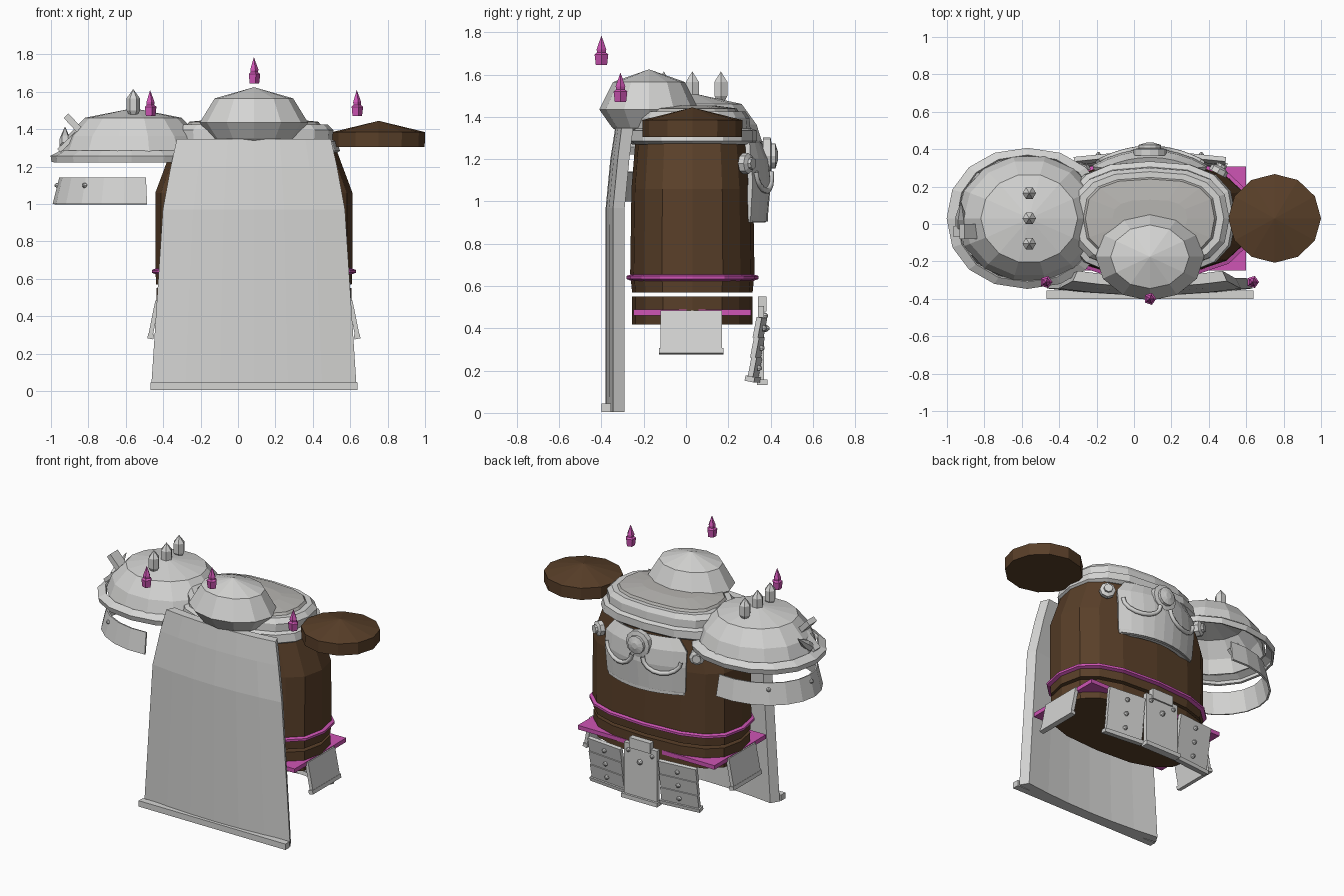
import bpy, bmesh, math
from mathutils import Matrix, Vector, Euler

if "Cube" in bpy.data.objects:
    bpy.data.objects.remove(bpy.data.objects["Cube"], do_unlink=True)


def material(name, rgb):
    m = bpy.data.materials.new(name)
    m.use_nodes = True
    m.diffuse_color = (*rgb, 1)
    m.node_tree.nodes["Principled BSDF"].inputs["Base Color"].default_value = (*rgb, 1)
    return m


STEEL = material("light steel", (0.66, 0.66, 0.65))
WORN = material("worn steel", (0.47, 0.46, 0.44))
BROWN = material("dark brown", (0.1, 0.05, 0.022))
PINK = material("magenta trim", (0.62, 0.09, 0.46))
CX, CY = 0.085, 0.03      # torso axis


def finish(name, bm, mat, loc=(0, 0, 0), rot=(0, 0, 0), thick=0):
    bmesh.ops.recalc_face_normals(bm, faces=bm.faces)
    me = bpy.data.meshes.new(name)
    bm.to_mesh(me)
    bm.free()
    me.materials.append(mat)
    ob = bpy.data.objects.new(name, me)
    ob.location, ob.rotation_euler = loc, rot
    bpy.context.collection.objects.link(ob)
    if thick:
        mod = ob.modifiers.new("thickness", "SOLIDIFY")
        mod.thickness, mod.offset = thick, 0
    return ob


def skin(name, rows, mat, closed=True, caps=True, **kw):
    """Quads between rows of points, with optional end caps."""
    bm = bmesh.new()
    grid = [[bm.verts.new(p) for p in row] for row in rows]
    n = len(rows[0])
    for a, b in zip(grid, grid[1:]):
        for i in range(n if closed else n - 1):
            j = (i + 1) % n
            bm.faces.new((a[i], a[j], b[j], b[i]))
    if closed and caps:
        bm.faces.new(grid[0])
        bm.faces.new(grid[-1])
    bmesh.ops.remove_doubles(bm, verts=bm.verts, dist=0.0002)
    return finish(name, bm, mat, **kw)


def oval(z, rx, ry, n, power=2.0):
    pts = []
    for i in range(n):
        a = math.tau * i / n
        c, s = math.cos(a), math.sin(a)
        pts.append((rx * math.copysign(abs(c) ** (2 / power), c),
                    ry * math.copysign(abs(s) ** (2 / power), s), z))
    return pts


def loft(name, rings, mat, loc, n=12, power=2.0, **kw):
    return skin(name, [oval(z, rx, ry, n, power) for z, rx, ry in rings], mat, loc=loc, **kw)


def lathe(name, profile, mat, loc, n=6, **kw):
    return loft(name, [(z, max(r, 0.0001), max(r, 0.0001)) for z, r in profile], mat, loc, n, **kw)


def box(name, size, loc, mat=STEEL, rot=(0, 0, 0)):
    bm = bmesh.new()
    bmesh.ops.create_cube(bm, size=1, matrix=Matrix.Diagonal((*size, 1)))
    return finish(name, bm, mat, loc, rot)


def bolt(name, loc, r, rot=(-math.pi / 2, 0, 0)):
    lathe(name, [(0, r), (r * 0.6, r), (r * 1.5, r * 0.35)], STEEL, loc, 8, rot=rot)


# torso, waist band, belt and square skirt plate
loft("torso", [(0.57, 0.523, 0.285), (0.66, 0.527, 0.294), (1.06, 0.527, 0.288),
               (1.28, 0.445, 0.27)], BROWN, (CX, CY, 0), 16, 2.7)
loft("waist_band", [(0.625, 0.526, 0.29), (0.633, 0.546, 0.312), (0.648, 0.546, 0.312),
                    (0.655, 0.526, 0.29)], PINK, (CX, CY, 0), 16, 2.7)
loft("belt", [(0.417, 0.52, 0.285), (0.55, 0.522, 0.285)], BROWN, (CX, CY, 0), 16, 2.7)
box("skirt_plate", (1.03, 0.555, 0.028), (CX, CY, 0.474), PINK)

# layered collar and its cap
loft("collar_base", [(1.27, 0.44, 0.285), (1.285, 0.46, 0.305), (1.335, 0.445, 0.305),
                     (1.345, 0.415, 0.28)], STEEL, (CX, CY, 0), 16, 2.6)
loft("collar_ring", [(1.34, 0.42, 0.275), (1.395, 0.425, 0.27), (1.425, 0.395, 0.25)],
     STEEL, (CX, CY, 0), 16, 2.6)
loft("collar_cap", [(1.415, 0.365, 0.225), (1.44, 0.345, 0.21), (1.455, 0.2, 0.1)],
     WORN, (CX, CY, 0), 16, 2.7)

# domed head
loft("head_dome", [(1.285, 0.11, 0.09), (1.35, 0.225, 0.175), (1.435, 0.29, 0.235),
                   (1.565, 0.21, 0.17), (1.625, 0.0001, 0.0001)], STEEL, (CX, -0.175, 0))

# round left shoulder
loft("left_shoulder_disc", [(1.305, 0.246, 0.235), (1.385, 0.248, 0.237),
                            (1.445, 0.0001, 0.0001)], BROWN, (0.752, CY, 0))

# right shoulder dome and rim, hollow underneath
loft("right_pauldron_rim", [(1.225, 0.42, 0.36), (1.255, 0.425, 0.37), (1.28, 0.375, 0.335)],
     STEEL, (-0.57, CY, 0), 16, 2.15, caps=False, thick=0.015)
loft("right_pauldron", [(1.27, 0.38, 0.335), (1.36, 0.345, 0.305), (1.455, 0.255, 0.235),
                        (1.505, 0.0001, 0.0001)],
     STEEL, (-0.56, CY, 0), 14, caps=False, thick=0.015)
for i in (-1, 0, 1):
    lathe("pauldron_spike", [(1.47, 0.018), (1.5, 0.036), (1.565, 0.036), (1.615, 0)],
          STEEL, (-0.56, CY + 0.135 * i, 0))
box("pauldron_tab", (0.035, 0.08, 0.13), (-0.875, -0.04, 1.425), rot=(0, -0.75, 0))
box("pauldron_tab_foot", (0.13, 0.06, 0.025), (-0.91, -0.04, 1.33), rot=(0, -0.75, 0))
lathe("pauldron_thorn", [(0, 0.03), (0.06, 0.03), (0.17, 0)], STEEL,
      (-0.925, -0.01, 1.31), rot=(-0.9, 0, 0))

# arm band hanging under the right pauldron
arc = [math.radians(80 + 200 * i / 12) for i in range(13)]
skin("arm_band", [[(rx * math.cos(a), ry * math.sin(a), z) for a in arc]
                  for z, rx, ry in ((1.0, 0.425, 0.34), (1.14, 0.39, 0.315))],
     STEEL, closed=False, loc=(-0.56, CY, 0), thick=0.012)
for deg in (130, 180, 230):
    a = math.radians(deg)
    out = Vector((math.cos(a), math.sin(a), 0))
    bolt("arm_band_stud", (-0.56 + 0.4 * out.x, CY + 0.325 * out.y, 1.1), 0.014,
         out.to_track_quat("Z", "Y").to_euler())

# long cape, a gently bowed thick sheet with slanted edges
def cape_row(z, w, y, bow):
    front = [(CX + w * i / 3, y + bow * (i / 3) ** 2, z) for i in range(-3, 4)]
    back = [(CX + (px - CX) * 0.94, py + 0.055, z) for px, py, z in reversed(front)]
    return front + back


skin("cape", [cape_row(0.005, 0.55, -0.38, 0.035), cape_row(0.97, 0.487, -0.38, 0.035),
              cape_row(1.2, 0.445, -0.358, 0.035), cape_row(1.348, 0.412, -0.335, 0.03)], STEEL)
box("cape_hem", (1.106, 0.045, 0.04), (CX, -0.378, 0.025))

# floating magenta spikes above the cape
for x, y, z in ((-0.555, -0.31, 1.47), (0, -0.4, 1.645), (0.55, -0.31, 1.47)):
    lathe("floating_spike", [(0, 0.028), (0.05, 0.034), (0.06, 0.022), (0.075, 0.024), (0.14, 0)],
          PINK, (CX + x, y, z), 5)

# curved chest plate
def chest_y(dx, y):
    return y - 0.95 * dx * dx


rows = []
for z, hw, y in ((0.905, 0.28, 0.365), (0.93, 0.29, 0.375), (1.1, 0.3, 0.39),
                 (1.2, 0.3, 0.38), (1.275, 0.24, 0.345)):
    rows.append([(CX + hw * i / 4, chest_y(hw * i / 4, y), z) for i in range(-4, 5)])
skin("chest_plate", rows, STEEL, closed=False, thick=0.025)
lower = [[(x, y + d, z) for x, y, z in rows[0]] for d in (-0.02, 0.022)]
skin("chest_plate_lip", [[(x, y, z + h) for x, y, z in lower[k]]
                         for k, h in ((0, 0), (1, 0), (1, 0.03), (0, 0.03))], STEEL, closed=False)
lathe("medallion", [(0, 0.088), (0.035, 0.088), (0.04, 0.06), (0.058, 0.06),
                    (0.065, 0.035), (0.07, 0.02)], STEEL, (CX, 0.365, 1.215), 12,
      rot=(-math.pi / 2, 0, 0))

for side in (-1, 1):
    # chest scroll and shoulder buckle
    cu = bpy.data.curves.new("chest_scroll", "CURVE")
    cu.dimensions, cu.bevel_depth, cu.bevel_resolution = "3D", 0.014, 1
    sp = cu.splines.new("POLY")
    path = [(0.16 + 0.12 * math.cos(t), 1.14 - 0.09 * math.sin(t))
            for t in [math.pi * i / 8 for i in range(9)]]
    sp.points.add(len(path) - 1)
    for p, (dx, z) in zip(sp.points, path):
        p.co = (CX + side * dx, chest_y(dx, 0.405), z, 1)
    cu.materials.append(STEEL)
    bpy.context.collection.objects.link(bpy.data.objects.new("chest_scroll", cu))
    lathe("shoulder_buckle", [(0, 0.05), (0.03, 0.05), (0.04, 0.028), (0.055, 0.028)], STEEL,
          (CX + side * 0.36, 0.27, 1.18), 8, rot=(-math.pi / 2, 0, -side * 0.5))

    # hip plates flaring outward
    box("hip_plate", (0.024, 0.29, 0.2), (CX + side * 0.535, CY - 0.005, 0.385), rot=(0, -side * 0.2, 0))
    box("hip_plate_lip", (0.032, 0.305, 0.025), (CX + side * 0.552, CY - 0.005, 0.292),
        rot=(0, -side * 0.2, 0))

    # three-tiered side tassets, leaning in at the bottom
    turn = Euler((-0.19, 0, -side * 0.1))
    base = Vector((CX + side * 0.272, 0.332, 0.31))

    def place(x, y, z):
        return base + turn.to_matrix() @ Vector((x, y, z))

    for k in range(3):
        box("side_tasset_tier", (0.265, 0.025, 0.1), place(0, 0.006 * k, 0.095 * (1 - k)), rot=turn)
        bolt("side_tasset_bolt", place(0, 0.012 + 0.006 * k, 0.095 * (1 - k)), 0.015)
    box("side_tasset_lip", (0.285, 0.045, 0.025), place(0, 0.012, -0.15), rot=turn)

# middle tasset
box("middle_tasset", (0.25, 0.03, 0.36), (CX, 0.355, 0.325))
box("middle_tasset_head", (0.16, 0.04, 0.07), (CX, 0.36, 0.515))
box("middle_tasset_lip", (0.27, 0.05, 0.028), (CX, 0.36, 0.145))
for dx in (-0.09, 0.09):
    bolt("middle_tasset_bolt", (CX + dx, 0.368, 0.46), 0.014)
bolt("middle_tasset_stud", (CX, 0.368, 0.4), 0.018)
